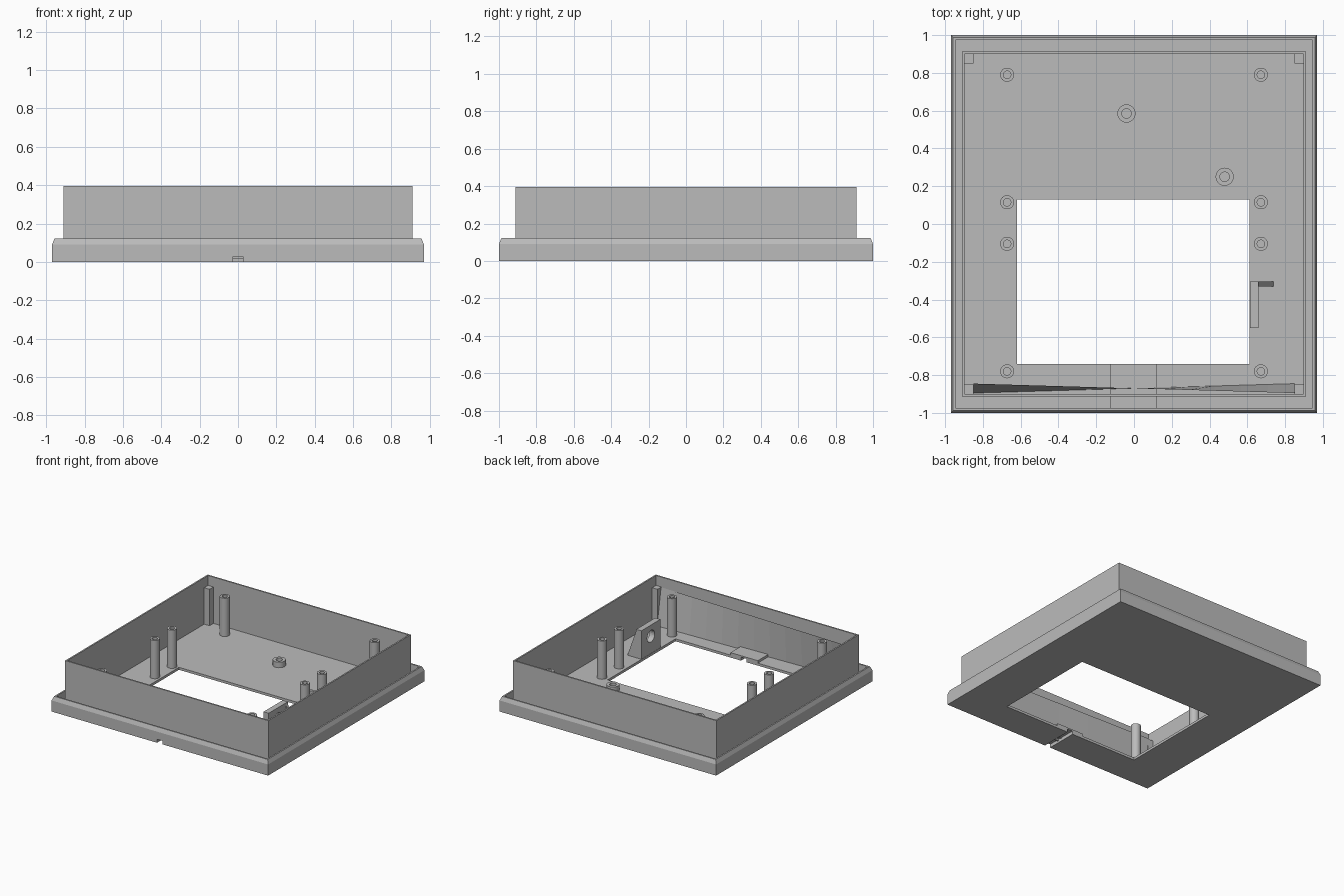
import bpy, bmesh, math
from mathutils import Matrix

old = bpy.data.objects.get("Cube")
if old:
    bpy.data.objects.remove(old, do_unlink=True)

grey = bpy.data.materials.new("plain_grey")
grey.use_nodes = True
GREY = (0.5, 0.5, 0.5, 1)
grey.diffuse_color = GREY
grey.node_tree.nodes["Principled BSDF"].inputs["Base Color"].default_value = GREY


def finish(name, bm, recalc=True):
    if recalc:
        bmesh.ops.recalc_face_normals(bm, faces=bm.faces)
    me = bpy.data.meshes.new(name)
    bm.to_mesh(me)
    bm.free()
    me.materials.append(grey)
    ob = bpy.data.objects.new(name, me)
    bpy.context.collection.objects.link(ob)
    return ob


def box(name, x0, x1, y0, y1, z0, z1):
    bm = bmesh.new()
    bmesh.ops.create_cube(bm, size=1)
    for v in bm.verts:
        v.co.x = x1 if v.co.x > 0 else x0
        v.co.y = y1 if v.co.y > 0 else y0
        v.co.z = z1 if v.co.z > 0 else z0
    return finish(name, bm)


def frame(name, rings):
    """Closed rectangular frame; each ring is (x0, x1, y0, y1, z)."""
    bm = bmesh.new()
    loops = [[bm.verts.new(p) for p in
              ((x0, y0, z), (x1, y0, z), (x1, y1, z), (x0, y1, z))]
             for x0, x1, y0, y1, z in rings]
    for a, b in zip(loops, loops[1:] + loops[:1]):
        for i in range(4):
            j = (i + 1) % 4
            bm.faces.new((a[i], a[j], b[j], b[i]))
    return finish(name, bm)


def centred(x, y, z):
    return (-x, x, -y, y, z)


def tube(name, x, y, r_out, r_in, z0, z1, n=24):
    """Hollow post turned from a four point section."""
    bm = bmesh.new()
    section = ((r_out, z0), (r_out, z1), (r_in, z1), (r_in, z0))
    loops = [[bm.verts.new((x + r * math.cos(k * math.tau / n),
                            y + r * math.sin(k * math.tau / n), z))
              for k in range(n)] for r, z in section]
    for a, b in zip(loops, loops[1:] + loops[:1]):
        for i in range(n):
            j = (i + 1) % n
            bm.faces.new((a[i], a[j], b[j], b[i]))
    ob = finish(name, bm)
    bpy.context.view_layer.objects.active = ob
    ob.select_set(True)
    bpy.ops.object.shade_smooth_by_angle()
    ob.select_set(False)
    return ob


def cut(ob, cutter):
    mod = ob.modifiers.new("cut", "BOOLEAN")
    mod.operation = "DIFFERENCE"
    mod.solver = "EXACT"
    mod.object = cutter
    cutter.hide_render = True
    cutter.hide_viewport = True
    cutter.display_type = "WIRE"


FLOOR = 0.02

# Tray with chamfered lip and screen opening
window = (-0.62, 0.612, -0.74, 0.13)
tray = frame("tray", [
    centred(0.97, 1.0, 0), centred(0.97, 1.0, 0.09),
    centred(0.957, 0.987, 0.122), centred(0.945, 0.975, 0.122),
    centred(0.945, 0.975, FLOOR), window + (FLOOR,), window + (0,)])

# Upright wall standing inside the lip
frame("wall", [centred(0.91, 0.912, 0.015), centred(0.91, 0.912, 0.395),
               centred(0.898, 0.9, 0.395), centred(0.898, 0.9, 0.015)])

# Raised pad over the cable channel
pad = box("cable_pad", -0.125, 0.12, -0.974, -0.74, 0.01, 0.04)
channel = box("channel_cutter", -0.025, 0.025, -1.1, -0.7, -0.1, 0.028)
cut(tray, channel)
cut(pad, channel)

# Corner blocks
for sx in (-1, 1):
    for sy in (-1, 1):
        xs = sorted((sx * 0.85, sx * 0.905))
        ys = sorted((sy * 0.85, sy * 0.905))
        box("corner_block", *xs, *ys, 0.015, 0.315)

# Twisted web along the inside of the front wall
bm = bmesh.new()
columns = []
for i in range(13):
    t = i / 12
    x = -0.85 + 1.7 * t
    low, high = -0.895 + 0.05 * t, -0.845 - 0.05 * t
    columns.append([bm.verts.new((x, low, FLOOR)), bm.verts.new((x, high, 0.315))])
for a, b in zip(columns, columns[1:]):
    bm.faces.new((b[0], a[0], a[1], b[1]))
finish("front_web", bm, recalc=False)

# Screw posts and short bosses
for x in (-0.672, 0.672):
    for y in (0.79, 0.115, -0.105, -0.78):
        tube("screw_post", x, y, 0.037, 0.02, 0.015, 0.33)
for x, y in ((-0.04, 0.585), (0.48, 0.25)):
    tube("short_boss", x, y, 0.048, 0.025, 0.015, 0.065)

# Upright bracket with a round hole and a triangular gusset
bracket = box("bracket", 0.614, 0.66, -0.55, -0.305, 0.015, 0.25)
bm = bmesh.new()
bmesh.ops.create_cone(bm, cap_ends=True, segments=24, radius1=0.048, radius2=0.048,
                      depth=0.3, matrix=Matrix.Translation((0.64, -0.428, 0.16))
                      @ Matrix.Rotation(math.pi / 2, 4, "Y"))
cut(bracket, finish("hole_cutter", bm))

bm = bmesh.new()
sides = [[bm.verts.new((x, y, z)) for x, z in ((0.655, 0.015), (0.74, 0.015), (0.655, 0.25))]
         for y in (-0.33, -0.305)]
bm.faces.new(sides[0])
bm.faces.new(sides[1])
for i in range(3):
    j = (i + 1) % 3
    bm.faces.new((sides[0][i], sides[0][j], sides[1][j], sides[1][i]))
finish("bracket_gusset", bm)
